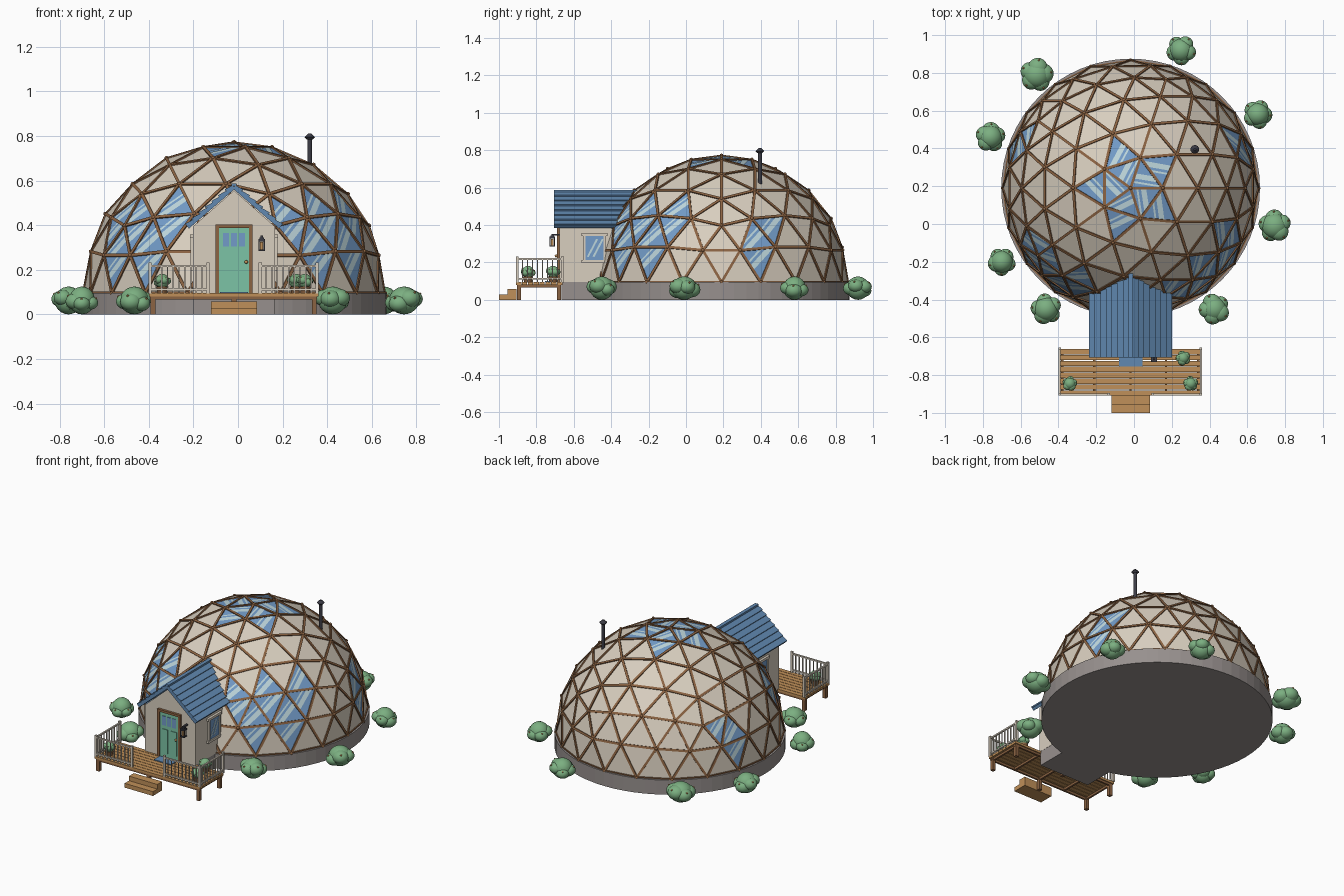
import bpy, bmesh, math, random
from mathutils import Vector as V, Matrix

if "Cube" in bpy.data.objects:
    bpy.data.objects.remove(bpy.data.objects["Cube"])

random.seed(4)
CX, CY, R, BASE = -0.018, 0.19, 0.675, 0.095   # dome centre, radius, floor height


def mat(name, r, g, b):
    m = bpy.data.materials.new(name)
    m.diffuse_color = (r, g, b, 1)
    m.use_nodes = True
    m.node_tree.nodes["Principled BSDF"].inputs["Base Color"].default_value = m.diffuse_color
    return m


CREAM = mat("cream panel", .69, .62, .52)
GLASS = mat("window blue", .17, .33, .58)
GLINT = mat("pale glint", .52, .68, .72)
BROWN = mat("strut brown", .26, .125, .055)
STONE = mat("foundation grey", .31, .28, .27)
ROOF = mat("roof blue", .12, .25, .44)
TEAL = mat("door green", .2, .55, .38)
WOOD = mat("deck wood", .53, .28, .1)
LEAF = mat("leaf green", .2, .43, .22)
METAL = mat("dark metal", .045, .045, .06)


def finish(name, bm, *mats, smooth=False):
    me = bpy.data.meshes.new(name)
    bmesh.ops.recalc_face_normals(bm, faces=bm.faces)
    for f in bm.faces:
        f.smooth = smooth
    bm.to_mesh(me)
    bm.free()
    for m in mats:
        me.materials.append(m)
    ob = bpy.data.objects.new(name, me)
    bpy.context.collection.objects.link(ob)
    return ob


def beam(bm, p, q, w, h, up=(0, 0, 1)):
    """Rectangular bar from p to q, w wide and h thick along up."""
    p, q = V(p), V(q)
    d = (q - p).normalized()
    s = d.cross(V(up)).normalized()
    u = s.cross(d)
    ends = [[bm.verts.new(e + s * a * w / 2 + u * b * h / 2)
             for a, b in ((-1, -1), (1, -1), (1, 1), (-1, 1))] for e in (p, q)]
    a, b = ends
    bm.faces.new(a[::-1])
    bm.faces.new(b)
    for i in range(4):
        j = (i + 1) % 4
        bm.faces.new((a[i], a[j], b[j], b[i]))


def box(bm, x0, x1, y0, y1, z0, z1):
    y = (y0 + y1) / 2
    beam(bm, (x0, y, (z0 + z1) / 2), (x1, y, (z0 + z1) / 2), y1 - y0, z1 - z0)


def boxes(name, m, *dims):
    bm = bmesh.new()
    for d in dims:
        box(bm, *d)
    return finish(name, bm, m)


def cone(bm, x, y, z0, z1, r0, r1, n=16):
    bmesh.ops.create_cone(bm, cap_ends=True, segments=n, radius1=r0, radius2=r1,
                          depth=z1 - z0, matrix=Matrix.Translation((x, y, (z0 + z1) / 2)))


def ball(bm, c, r, sz=1, sub=3):
    bmesh.ops.create_icosphere(bm, subdivisions=sub, radius=r,
                               matrix=Matrix.Translation(c) @ Matrix.Diagonal((1, 1, sz, 1)))


def clip(poly, c, n):
    """Keep the part of a polygon on the +n side of the point c."""
    out = []
    for a, b in zip(poly, poly[1:] + poly[:1]):
        da, db = (a - c).dot(n), (b - c).dot(n)
        if da >= 0:
            out.append(a)
        if da * db < 0:
            out.append(a.lerp(b, da / (da - db)))
    return out


# --- geodesic dome: panels, glazed triangles (azimuth, height), glints, struts
glazed = [(26, .435), (17, .343), (18, .176), (152, .4), (161, .343), (162, .176),
          (-25, .583), (-47, .583), (-67, .535), (-26, .435), (-46, .435), (-64, .4),
          (-36, .36), (-55, .343), (-36, .176), (-54, .176),
          (-149, .535), (-139, .535), (-119, .583), (-152, .4), (-136, .4), (-118, .435),
          (-144, .316), (-127, .343), (-144, .176), (-126, .176)]
bm = bmesh.new()
ball(bm, (0, 0, 0), R, sub=3)
bmesh.ops.delete(bm, geom=[v for v in bm.verts if v.co.z < -.01], context='VERTS')
heading = {f: f.calc_center_median().normalized() for f in bm.faces}
panes = {f for f, d in heading.items() if d.z > .94}           # star skylight
for az, z in glazed:
    a, r = math.radians(az), math.sqrt(1 - z * z)
    t = V((r * math.cos(a), r * math.sin(a), z))
    panes.add(max(heading, key=lambda f: heading[f].dot(t)))
centre = V((CX, CY, BASE))
glints, struts, nodes = bmesh.new(), bmesh.new(), bmesh.new()
for f in panes:
    f.material_index = 1
    n, c = heading[f], f.calc_center_median() + centre
    side = V((0, 0, 1)).cross(n).normalized()
    across = (n.cross(side) - side).normalized()
    tri = [v.co + centre + n * .002 for v in f.verts]
    for lo, hi in ((-.016, .012), (.026, .036)):
        band = clip(clip(tri, c + across * lo, across), c + across * hi, -across)
        if len(band) > 2:
            glints.faces.new([glints.verts.new(p) for p in band])
for e in bm.edges:
    p, q = (v.co + centre for v in e.verts)
    beam(struts, p, q, .014, .012, (p + q) / 2 - centre)
for v in bm.verts:
    ball(nodes, v.co * 1.004 + centre, .0095, sub=2)
bmesh.ops.translate(bm, verts=bm.verts, vec=centre)
finish("dome_panels", bm, CREAM, GLASS)
finish("pane_glints", glints, GLINT)
finish("dome_struts", struts, BROWN)
finish("strut_nodes", nodes, BROWN, smooth=True)

# --- foundation
bm = bmesh.new()
cone(bm, CX, CY, 0, BASE, .685, .685, 64)
finish("foundation", bm, STONE)
boxes("entry_foundation", STONE, (-.2, .164, -.665, -.35, 0, BASE))

# --- entry walls
bm = bmesh.new()
prof = [(-.183, BASE), (.183, BASE), (.183, .395), (0, .556), (-.183, .395)]
face = bm.faces.new([bm.verts.new((CX + x, -.676, z)) for x, z in prof])
ext = bmesh.ops.extrude_face_region(bm, geom=[face])["geom"]
bmesh.ops.translate(bm, verts=[g for g in ext if isinstance(g, bmesh.types.BMVert)],
                    vec=(0, .45, 0))
finish("entry_walls", bm, CREAM)

# --- lapped roof boards on both slopes, with a ridge cap
bm = bmesh.new()
Y0, Y1, N = -.707, -.22, 7
for s in (-1, 1):
    ridge, eave = V((CX, 0, .572)), V((CX + s * .208, 0, .392))
    down = (eave - ridge).normalized()
    nrm = V((-s * down.z * 1, 0, abs(down.x)))
    nrm = V((s * abs(down.z), 0, abs(down.x)))
    ln = (eave - ridge).length
    mid = (ridge + eave) / 2
    beam(bm, mid + V((0, Y0, 0)), mid + V((0, Y1, 0)), ln, .018, nrm)
    for i in range(N):
        c = ridge + down * ln * (i + .5) / N + nrm * .01
        beam(bm, c + V((0, Y0, 0)), c + V((0, Y1, 0)), ln / N * 1.05, .008, nrm - down * .22)
beam(bm, (CX, Y0, .582), (CX, Y1, .582), .024, .012)
finish("entry_roof", bm, ROOF)

# --- front door
D = CX
boxes("door_frame", BROWN, (D - .083, D - .068, -.69, -.67, BASE, .4),
      (D + .068, D + .083, -.69, -.67, BASE, .4), (D - .083, D + .083, -.692, -.67, .388, .403))
boxes("door", TEAL, (D - .068, D + .068, -.684, -.67, BASE, .388),
      *[(D + x - .022, D + x + .022, -.688, -.68, .125, .28) for x in (-.032, .032)])
boxes("door_glass", GLASS, *[(D + x - .014, D + x + .014, -.688, -.68, .305, .365)
                             for x in (-.036, 0, .036)])
bm = bmesh.new()
ball(bm, (D + .055, -.694, .235), .008, sub=2)
finish("door_knob", bm, WOOD, smooth=True)
boxes("door_mat", ROOF, (-.08, .044, -.755, -.692, .096, .101))

# --- side windows of the entry
frames, glass, shine = bmesh.new(), bmesh.new(), bmesh.new()
for s in (-1, 1):
    x = CX + s * .187
    for y in (-.545, -.435):
        box(frames, x - .009, x + .009, y - .007, y + .007, .2, .35)
    for z in (.205, .35):
        box(frames, x - .011, x + .011, -.56, -.42, z - .008, z + .008)
    box(glass, x - .004, x + .004, -.545, -.435, .205, .35)
    for a in (0, .03):
        beam(shine, (x + s * .004, -.525 + a, .23), (x + s * .004, -.475 + a, .325), .01, .003, (1, 0, 0))
finish("entry_window_frames", frames, CREAM)
finish("entry_window_panes", glass, GLASS)
finish("entry_window_glints", shine, GLINT)

# --- wall lantern
boxes("lantern", METAL, (.1, .112, -.72, -.67, .345, .353), (.091, .121, -.73, -.7, .328, .338),
      (.096, .116, -.725, -.705, .338, .345), (.091, .121, -.73, -.7, .284, .291),
      *[(x, x + .005, y, y + .005, .29, .33) for x in (.092, .115) for y in (-.729, -.706)])
boxes("lantern_light", WOOD, (.099, .113, -.722, -.708, .291, .325))

# --- deck: planks, joists, posts and steps
X0, X1, YF, YB = -.4, .36, -.91, -.66
w = (YB - YF) / 8
boxes("deck_planks", WOOD, *[(X0, X1, YF + i * w + .0015, YF + (i + 1) * w - .0015, .08, .095)
                             for i in range(8)])
boxes("deck_joists", BROWN, (X0 + .005, X1 - .005, YF + .008, YF + .02, .066, .08),
      (X0 + .005, X1 - .005, YB - .02, YB - .008, .066, .08),
      *[(x - .006, x + .006, YF + .01, YB - .01, .066, .081) for x in (X0 + .02, -.21, CX, .17, X1 - .02)])
boxes("deck_posts", BROWN, *[(x - .011, x + .011, y - .011, y + .011, 0, .08)
                             for x in (X0 + .018, CX, X1 - .018) for y in (YF + .018, YB - .018)])
boxes("steps", WOOD, (-.12, .085, -1, -.95, 0, .028), (-.12, .085, -.955, -.905, 0, .058))

# --- railings
bm = bmesh.new()


def railing(p, q):
    p, q = V(p), V(q)
    for z in (.112, .218):
        beam(bm, p + V((0, 0, z)), q + V((0, 0, z)), .01, .009)
    n = round((q - p).length / .026)
    for i in range(n + 1):
        c = p.lerp(q, i / n)
        t = .007 if i in (0, n) else .003
        box(bm, c.x - t, c.x + t, c.y - t, c.y + t, .094, .232 if t > .005 else .216)


for x0, x1 in ((X0 + .006, -.135), (X1 - .006, .1)):
    railing((x0, YF + .008, 0), (x1, YF + .008, 0))
    railing((x0, YF + .008, 0), (x0, YB, 0))
finish("railings", bm, CREAM)

# --- potted plants on the deck
pots, plants, berries = bmesh.new(), bmesh.new(), bmesh.new()


def foliage(bm, x, y, z, r, h):
    """Lumpy shrub of overlapping balls with a few berries."""
    ball(bm, (x, y, z + h * .5), r * .78, h * .5 / (r * .78))
    a0 = random.random() * 6
    for i in range(5):
        a = a0 + i * 1.257
        q = r * random.uniform(.48, .6)
        c = V((x + (r - q) * math.cos(a), y + (r - q) * math.sin(a), z + h * random.uniform(.38, .6)))
        ball(bm, c, q, min(.85, (c.z - z) / q))
        d = V((math.cos(a), math.sin(a), .7)).normalized()
        ball(berries, c + d * q * .93, r * .075, sub=1)


for x, y in ((-.34, -.845), (.3, -.845), (.26, -.71)):
    cone(pots, x, y, .095, .125, .02, .028)
    foliage(plants, x, y, .117, .04, .065)
finish("plant_pots", pots, BROWN)
finish("potted_plants", plants, LEAF, smooth=True)

# --- shrubs around the dome
bm = bmesh.new()
for x, y, r in ((-.515, .79, .09), (.25, .92, .08), (.655, .58, .078), (.745, -.01, .087),
                (.425, -.45, .083), (-.465, -.45, .083), (-.7, -.2, .075), (-.76, .46, .08)):
    foliage(bm, x, y, 0, r, .125)
finish("shrubs", bm, LEAF, smooth=True)
finish("berries", berries, WOOD)

# --- stove pipe
bm = bmesh.new()
cone(bm, .322, .395, .62, .79, .011, .011)
cone(bm, .322, .395, .785, .795, .014, .023)
cone(bm, .322, .395, .795, .812, .023, .006)
finish("stove_pipe", bm, METAL)
